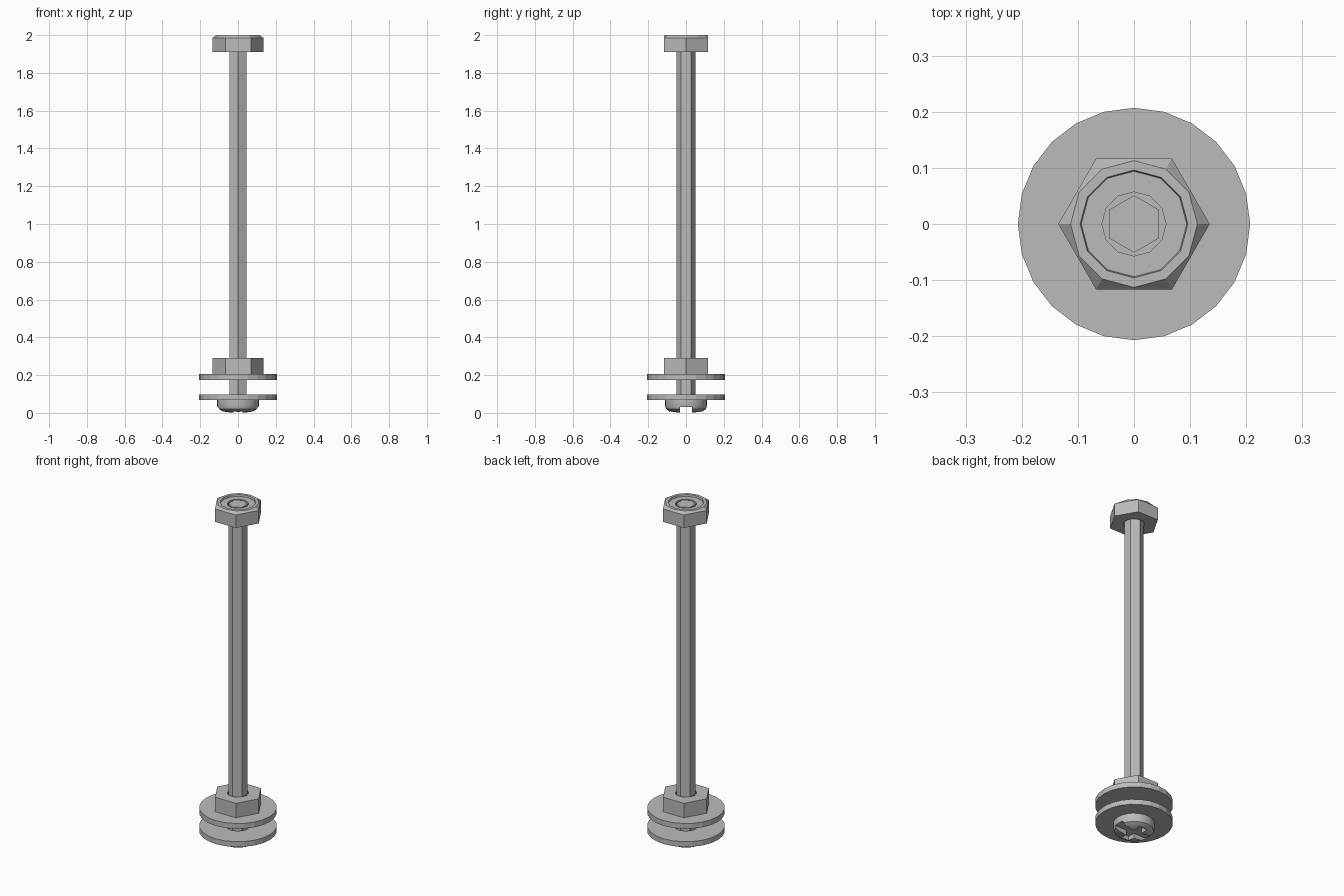
import bpy, bmesh
from math import cos, sin, pi, radians

cube = bpy.data.objects.get("Cube")
if cube:
    bpy.data.objects.remove(cube, do_unlink=True)

steel = bpy.data.materials.new("grey steel")
steel.use_nodes = True
colour = (0.5, 0.5, 0.5, 1)
steel.diffuse_color = colour
steel.node_tree.nodes["Principled BSDF"].inputs["Base Color"].default_value = colour


def lathe(name, profile, sides, turn=0.0, closed=True):
    """Revolve (radius, z[, 'hex']) points; hex rings pull in every other vertex."""
    bm = bmesh.new()
    rings = []
    for r, z, *kind in profile:
        ring = []
        for i in range(sides):
            a = 2 * pi * i / sides + turn
            k = r * cos(pi / 6) if kind and i % 2 else r
            ring.append(bm.verts.new((k * cos(a), k * sin(a), z)))
        rings.append(ring)
    pairs = list(zip(rings, rings[1:]))
    if closed:
        pairs.append((rings[-1], rings[0]))
    else:
        bm.faces.new(rings[0])
        bm.faces.new(rings[-1])
    for a, b in pairs:
        for i in range(sides):
            j = (i + 1) % sides
            bm.faces.new((a[i], a[j], b[j], b[i]))
    bmesh.ops.recalc_face_normals(bm, faces=bm.faces)
    mesh = bpy.data.meshes.new(name)
    bm.to_mesh(mesh)
    bm.free()
    mesh.materials.append(steel)
    obj = bpy.data.objects.new(name, mesh)
    bpy.context.collection.objects.link(obj)
    return obj


def cutter(name, size, z):
    bpy.ops.mesh.primitive_cube_add(size=1, location=(0, 0, z))
    obj = bpy.context.object
    obj.name = name
    obj.scale = size
    obj.data.materials.append(steel)
    obj.hide_render = True
    obj.hide_viewport = True
    obj.display_type = 'WIRE'
    return obj


# Hexagonal shaft
lathe("shaft", [(0.051, 0.05), (0.051, 1.99)], 6, pi / 6, closed=False)

# Locking nut at the top, with a chamfered crown and recessed insert
lathe("lock_nut", [(0.057, 1.91), (0.135, 1.91, "hex"), (0.135, 1.986, "hex"),
                   (0.113, 2.0), (0.096, 2.0), (0.094, 1.99), (0.057, 1.99)], 12)

# Plain nut above the washers
lathe("plain_nut", [(0.057, 0.205), (0.135, 0.205, "hex"),
                    (0.135, 0.29, "hex"), (0.057, 0.29)], 12)

# Pair of washers
for name, z in (("lower_washer", 0.067), ("upper_washer", 0.174)):
    lathe(name, [(0.07, z), (0.207, z), (0.207, z + 0.031), (0.07, z + 0.031)], 24)

# Rounded screw head with a slot and a shorter cross arm
head = lathe("screw_head", [(0.111, 0.067), (0.111, 0.037), (0.105, 0.02),
                            (0.088, 0.008), (0.045, 0.001), (0.02, 0)], 24, closed=False)
for name, size in (("slot_cutter", (0.3, 0.063, 0.06)), ("cross_cutter", (0.05, 0.15, 0.06))):
    cut = head.modifiers.new(name, 'BOOLEAN')
    cut.object = cutter(name, size, 0)
    cut.solver = 'EXACT'

# Smooth the head while keeping its edges sharp
bpy.ops.object.select_all(action='DESELECT')
head.select_set(True)
bpy.context.view_layer.objects.active = head
bpy.ops.object.shade_smooth_by_angle(angle=radians(35))
